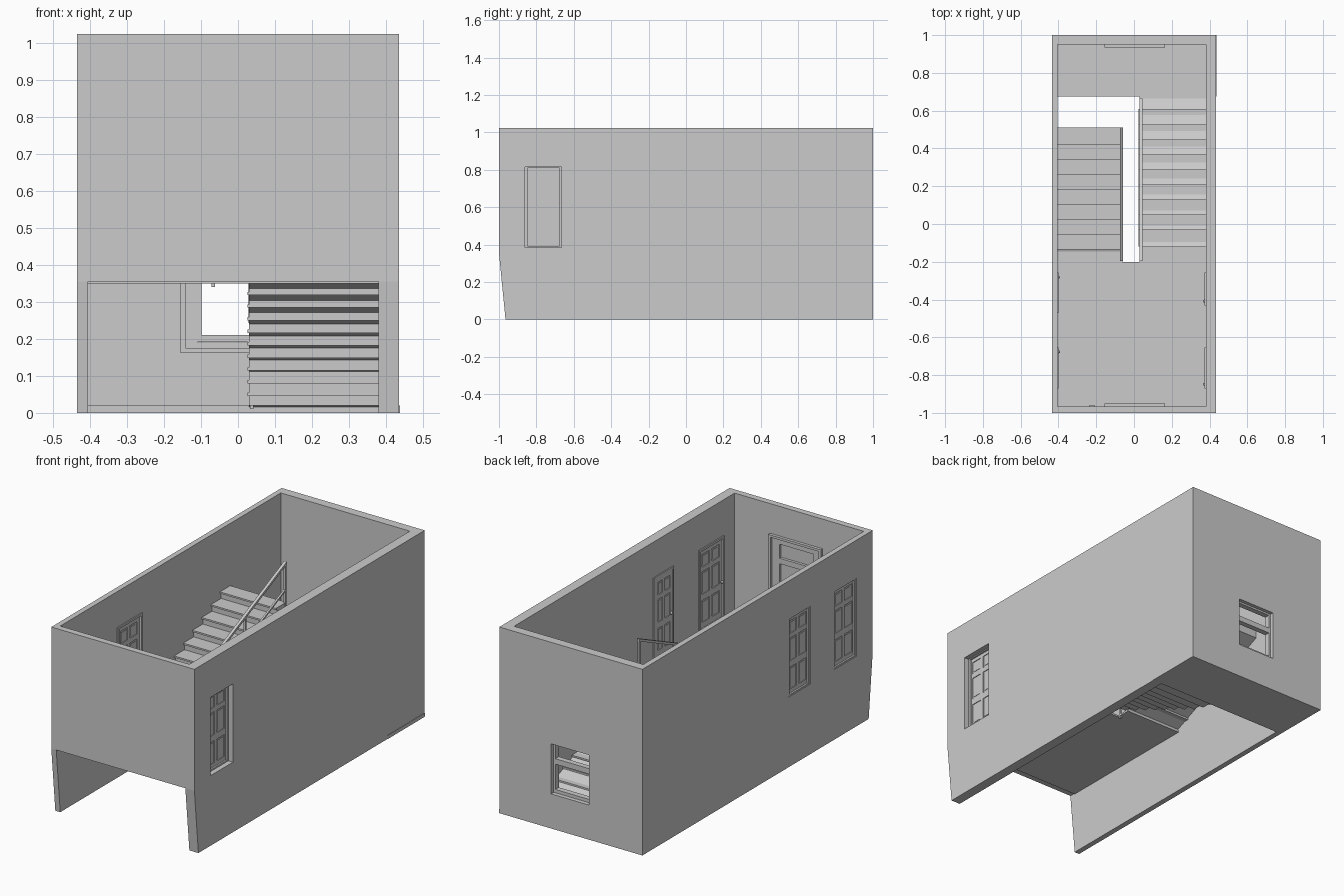
import bpy, bmesh
from mathutils import Vector

if "Cube" in bpy.data.objects:
    bpy.data.objects.remove(bpy.data.objects["Cube"])

XL, XR, YF, YB, H = -0.405, 0.38, -0.965, 0.95, 1.023   # inner faces, wall height
FLOOR, LAND = 0.36, 0.02


def make(name, bm):
    bmesh.ops.recalc_face_normals(bm, faces=bm.faces)
    me = bpy.data.meshes.new(name)
    bm.to_mesh(me)
    bm.free()
    ob = bpy.data.objects.new(name, me)
    bpy.context.collection.objects.link(ob)
    return ob


def boxes(name, spans):
    """One object from (x0, x1, y0, y1, z0, z1) boxes."""
    bm = bmesh.new()
    for x0, x1, y0, y1, z0, z1 in spans:
        vs = bmesh.ops.create_cube(bm, size=1)['verts']
        for v in vs:
            v.co = Vector((x0 if v.co.x < 0 else x1,
                           y0 if v.co.y < 0 else y1,
                           z0 if v.co.z < 0 else z1))
    return make(name, bm)


def extrude_x(name, profile, x0, x1):
    """Extrude a (y, z) outline from x0 to x1."""
    bm = bmesh.new()
    f = bm.faces.new([bm.verts.new((x0, y, z)) for y, z in profile])
    ext = bmesh.ops.extrude_face_region(bm, geom=[f])['geom']
    for v in ext:
        if isinstance(v, bmesh.types.BMVert):
            v.co.x = x1
    return make(name, bm)


def cut(ob, name, span):
    c = boxes(name, [span])
    c.hide_render = True
    c.hide_viewport = True
    m = ob.modifiers.new(name, 'BOOLEAN')
    m.operation, m.solver, m.object = 'DIFFERENCE', 'EXACT', c


# walls: sides have a slanted lower front corner
side = [(YF, 0), (YB, 0), (YB, H), (-1, H), (-1, 0.355)]
left = extrude_x('left_wall', side, -0.435, XL)
right = extrude_x('right_wall', side, XR, 0.435)
back = boxes('back_wall', [(-0.435, 0.435, YB, 1, 0, H)])
front = boxes('front_wall', [(XL, XR, -1, YF, 0.355, H)])

# floors
boxes('upper_floor', [(XL, XR, YF, -0.2, 0.35, FLOOR),
                      (XL, -0.06, -0.2, -0.12, 0.35, FLOOR),
                      (0.03, XR, -0.2, -0.12, 0.35, FLOOR)])
boxes('lower_landing', [(XL, 0.437, 0.675, YB, 0, LAND),
                        (0.43, 0.437, YB, 1, 0, LAND)])


# stair flights
def stairs(name, x0, x1, y0, z0, n, run, rise):
    pts, treads = [(y0, z0)], []
    for i in range(n):
        y, z = y0 + i * run, z0 + i * rise
        if rise > 0:
            pts += [(y, z + rise), (y + run, z + rise)]
            treads.append((x0, x1, y - 0.01, y + run, z + rise - 0.008, z + rise + 0.001))
        else:
            pts += [(y, z + rise), (y + run, z + rise)]
            treads.append((x0 - 0.005, x1, y, y + run + 0.01, z + rise - 0.008, z + rise + 0.001))
    ye, ze = pts[-1]
    pts += [(ye, ze - (0.04 if rise > 0 else 0.005)), (y0 - 0.04, z0 - 0.008)]
    extrude_x(name + '_body', pts, x0, x1)
    boxes(name + '_treads', treads[:-1] if rise < 0 else treads)


stairs('up_stairs', XL, -0.065, -0.125, FLOOR, 8, 0.0795, 0.04)
stairs('down_stairs', 0.03, XR, -0.118, FLOOR, 10, 0.0795, -0.034)


# railings: posts, sloped handrail and lower rail
def railing(name, x, y0, y1, zs, ze, h):
    z = lambda y: zs + (ze - zs) * (y - y0) / (y1 - y0)
    for k, (d, t, w) in enumerate(((h, 0.014, 0.008), (h * 0.35, 0.010, 0.005))):
        extrude_x(name + ('_handrail', '_lower_rail')[k],
                  [(y0 - .005, zs + d - t), (y1 + .005, ze + d - t),
                   (y1 + .005, ze + d), (y0 - .005, zs + d)], x - w, x + w)
    boxes(name + '_posts', [(x - .005, x + .005, y - .006, y + .006, z(y) - .02, z(y) + h - .005)
                            for y in (y0, (y0 + y1) / 2, y1)])


railing('up_railing', -0.067, -0.19, 0.505, 0.36, 0.68, 0.227)
railing('down_railing', 0.037, -0.19, 0.66, 0.37, 0.03, 0.227)


# doors: six-panel slab in a cut opening, casing and knob on the inside
def door(name, wall, s, inner, y0, y1, hole=True, z1=0.815):
    z0 = 0.385
    X = lambda a, b: tuple(sorted((inner + s * a, inner + s * b)))  # depth into wall
    if hole:
        cut(wall, name + '_cutter', (*X(-0.03, 0.08), y0, y1, z0, z1))
    d = 0.004 if hole else -0.004
    core, fr = X(d + 0.004, d + 0.010), X(d, d + 0.014)
    w, ym = 0.022, (y0 + y1) / 2
    spans = [(*core, y0, y1, z0, z1)]
    for a, b in ((y0, y0 + w), (ym - w / 2, ym + w / 2), (y1 - w, y1)):
        spans.append((*fr, a, b, z0, z1))
    hgt = z1 - z0
    rows = ((0, 0.07), (0.35, 0.43), (0.72, 0.78), (0.94, 1))
    for a, b in rows:
        spans.append((*fr, y0 + w, y1 - w, z0 + a * hgt, z0 + b * hgt))
    # raised panels
    for a, b in ((y0 + w, ym - w / 2), (ym + w / 2, y1 - w)):
        for r, q in zip(rows, rows[1:]):
            spans.append((*X(d + 0.002, d + 0.012), a + .008, b - .008,
                          z0 + r[1] * hgt + .01, z0 + q[0] * hgt - .01))
    boxes(name, spans)
    c, t = X(-0.006, 0.001), 0.012
    boxes(name + '_casing', [(*c, y0 - t, y0, FLOOR, z1 + t), (*c, y1, y1 + t, FLOOR, z1 + t),
                             (*c, y0, y1, z1, z1 + t), (*c, y0, y1, FLOOR, z0)])
    if hole:  # thin outer frame inside the opening
        e = X(0.012, 0.027)
        boxes(name + '_jamb', [(*e, y0, y0 + .012, z0, z1), (*e, y1 - .012, y1, z0, z1),
                               (*e, y0, y1, z1 - .006, z1), (*e, y0, y1, z0, z0 + .008)])
    bm = bmesh.new()
    bmesh.ops.create_uvsphere(bm, u_segments=10, v_segments=6, radius=0.008)
    ky = y1 - 0.012 if s < 0 else y0 + 0.012
    bmesh.ops.translate(bm, verts=bm.verts, vec=(inner - s * 0.006, ky, 0.58))
    make(name + '_knob', bm)


door('left_door_front', left, -1, XL, -0.86, -0.665)
door('left_door_rear', left, -1, XL, -0.46, -0.27)
door('right_door_front', right, 1, XR, -0.86, -0.665)
door('right_door_rear', right, 1, XR, -0.42, -0.27, hole=False)


# windows: inner casing plus two sashes
def window(name, s, inner, z0, z1, depth):
    Y = lambda a, b: tuple(sorted((inner + s * a, inner + s * b)))
    c, x0, x1, t = Y(-0.016, 0.002), -0.155, 0.165, 0.013
    boxes(name + '_casing', [(x0, x0 + t, *c, z0, z1), (x1 - t, x1, *c, z0, z1),
                             (x0, x1, *c, z0, z0 + t), (x0, x1, *c, z1 - t, z1)])
    zm, f = (z0 + z1) / 2 + 0.03, Y(0, depth)
    a, b = -0.11, 0.12
    boxes(name + '_sash', [(a, a + .012, *f, z0 + .03, z1 - .035), (b - .012, b, *f, z0 + .03, z1 - .035),
                           (a, b, *f, zm - .012, zm + .018), (a, b, *f, z0 + .03, z0 + .048),
                           (a, b, *f, z1 - .045, z1 - .035)])


cut(back, 'window_cutter', (-0.11, 0.12, 0.9, 1.1, 0.19, 0.465))
window('back_window', 1, YB, 0.162, 0.50, 0.03)
cut(front, 'front_recess_cutter', (-0.11, 0.12, -0.985, -0.9, 0.55, 0.825))
window('front_window', -1, YF, 0.52, 0.86, 0.015)

# small switch plate on the front wall
boxes('switch_plate', [(-0.235, -0.21, YF - 0.001, YF + 0.006, 0.56, 0.60)])
